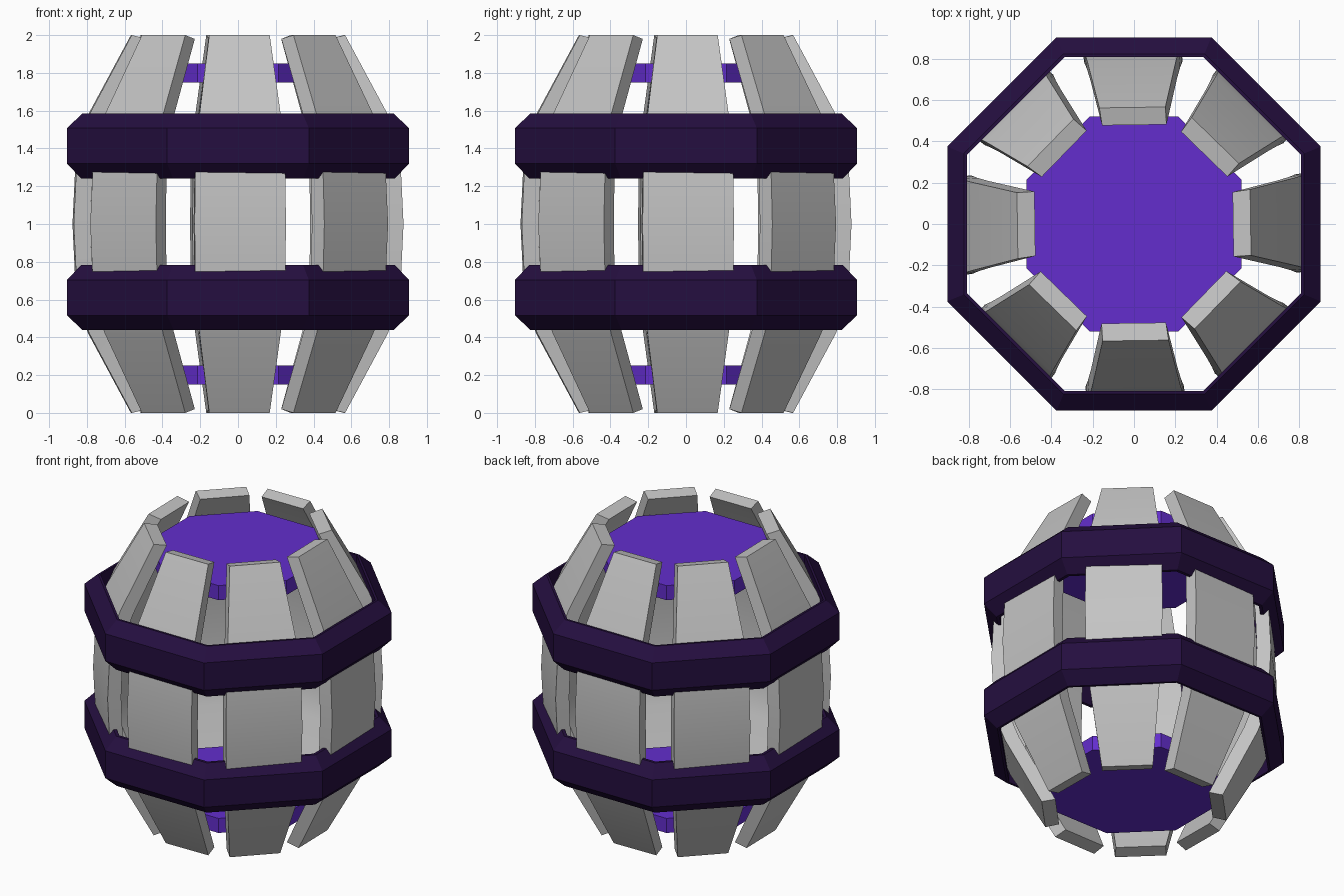
import bpy, bmesh
from math import pi, sin, cos, radians
from mathutils import Matrix

cube = bpy.data.objects.get("Cube")
if cube:
    bpy.data.objects.remove(cube, do_unlink=True)


def material(name, rgb):
    m = bpy.data.materials.new(name)
    m.use_nodes = True
    m.diffuse_color = (*rgb, 1)
    m.node_tree.nodes["Principled BSDF"].inputs["Base Color"].default_value = (*rgb, 1)
    return m


GREY = material("light grey", (0.55, 0.55, 0.55))
DARK = material("dark violet", (0.018, 0.0045, 0.05))
PURPLE = material("bright purple", (0.125, 0.027, 0.61))


def finish(name, bm, mat):
    bmesh.ops.recalc_face_normals(bm, faces=bm.faces[:])
    mesh = bpy.data.meshes.new(name)
    bm.to_mesh(mesh)
    bm.free()
    mesh.materials.append(mat)
    obj = bpy.data.objects.new(name, mesh)
    bpy.context.collection.objects.link(obj)
    return obj


# Stave: half profile above the middle, as
# outer radius, outer height, inner radius, inner height, half width
HALF = [
    (0.873, 0.00, 0.785, 0.00, 0.242),
    (0.860, 0.27, 0.775, 0.26, 0.238),
    (0.838, 0.45, 0.755, 0.42, 0.230),
    (0.790, 0.58, 0.705, 0.55, 0.215),
    (0.565, 1.00, 0.480, 0.98, 0.160),
]
STATIONS = [(a, -b, c, -d, w) for a, b, c, d, w in HALF[:0:-1]] + HALF


def stave(index):
    bm = bmesh.new()
    rings = []
    for ro, zo, ri, zi, w in STATIONS:
        wi = w - 0.004
        corners = [(-w, -ro, zo), (w, -ro, zo),
                   (wi - 0.008, -ri, zi), (-wi - 0.008, -ri, zi)]
        rings.append([bm.verts.new((x, y, z + 1)) for x, y, z in corners])
    for low, high in zip(rings, rings[1:]):
        for i in range(4):
            j = (i + 1) % 4
            bm.faces.new((low[i], low[j], high[j], high[i]))
    bm.faces.new(rings[0])
    bm.faces.new(rings[-1])
    bm.transform(Matrix.Rotation(index * pi / 4 + radians(0.8), 4, 'Z'))
    obj = finish(f"stave_{index + 1}", bm, GREY)
    bpy.ops.object.select_all(action='DESELECT')
    obj.select_set(True)
    bpy.context.view_layer.objects.active = obj
    bpy.ops.object.shade_smooth_by_angle(angle=radians(25))


for n in range(8):
    stave(n)


# Eight-sided ring swept from a closed (apothem, height) profile
def octagon_ring(name, profile, mat):
    bm = bmesh.new()
    rings = []
    for i in range(8):
        a = (i + 0.5) * pi / 4
        k = 1 / cos(pi / 8)
        rings.append([bm.verts.new((r * k * cos(a), r * k * sin(a), z)) for r, z in profile])
    count = len(profile)
    for i in range(8):
        p, q = rings[i], rings[(i + 1) % 8]
        for j in range(count):
            m = (j + 1) % count
            bm.faces.new((p[j], q[j], q[m], p[m]))
    return finish(name, bm, mat)


BAND = [(0.81, -0.172), (0.83, -0.172), (0.905, -0.092),
        (0.905, 0.096), (0.825, 0.172), (0.81, 0.172)]
octagon_ring("upper_band", [(r, 1.412 + z) for r, z in BAND], DARK)
octagon_ring("lower_band", [(r, 0.612 - z) for r, z in BAND], DARK)

# Lid and base: eight-sided plates set inside the staves
for name, height in (("lid", 1.8), ("base", 0.2)):
    bm = bmesh.new()
    radius = 0.52 / cos(pi / 8)
    bmesh.ops.create_cone(bm, cap_ends=True, segments=8, radius1=radius, radius2=radius,
                          depth=0.1, matrix=Matrix.Translation((0, 0, height)))
    # Turn the plate so that its flat sides face the axes
    if not any(abs(abs(v.co.x) - 0.52) < 0.001 for v in bm.verts):
        bm.transform(Matrix.Rotation(pi / 8, 4, 'Z'))
    finish(name, bm, PURPLE)
